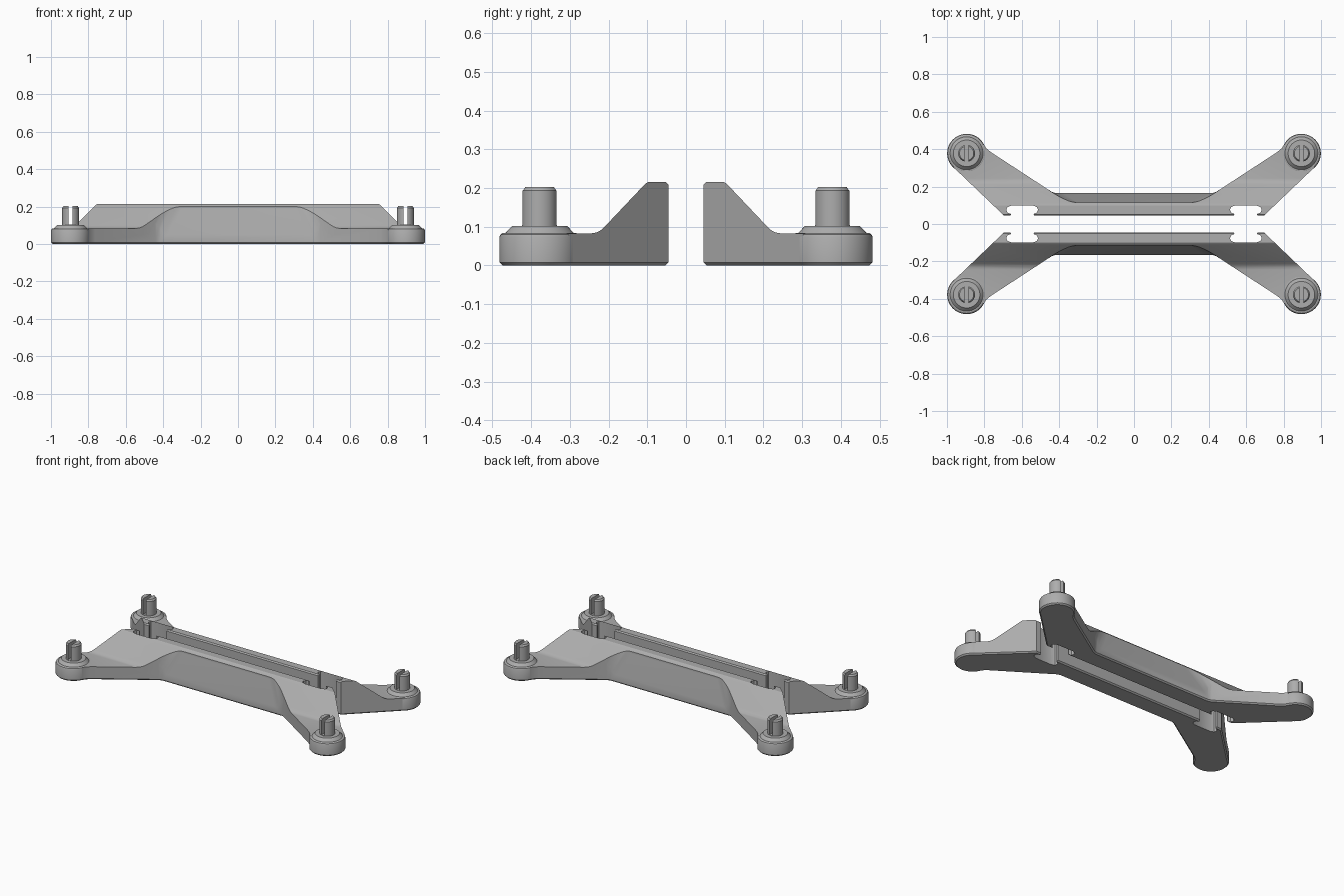
import bpy, bmesh, math
from mathutils import Vector

cube = bpy.data.objects.get("Cube")
if cube:
    bpy.data.objects.remove(cube, do_unlink=True)

grey = bpy.data.materials.new("mid_grey")
grey.use_nodes = True
colour = (0.42, 0.42, 0.42, 1)
grey.diffuse_color = colour
grey.node_tree.nodes["Principled BSDF"].inputs["Base Color"].default_value = colour


def finish(name, bm):
    bmesh.ops.recalc_face_normals(bm, faces=bm.faces[:])
    mesh = bpy.data.meshes.new(name)
    bm.to_mesh(mesh)
    bm.free()
    mesh.materials.append(grey)
    obj = bpy.data.objects.new(name, mesh)
    bpy.context.collection.objects.link(obj)
    return obj


def prism(pts, shift):
    """Extrude a closed outline of 3D points along a vector."""
    bm = bmesh.new()
    face = bm.faces.new([bm.verts.new(p) for p in pts])
    ext = bmesh.ops.extrude_face_region(bm, geom=[face])
    for v in ext["geom"]:
        if isinstance(v, bmesh.types.BMVert):
            v.co += Vector(shift)
    return bm


def boolean(obj, cutter, operation):
    mod = obj.modifiers.new(operation.lower(), "BOOLEAN")
    mod.operation, mod.object, mod.solver = operation, cutter, "EXACT"
    cutter.hide_render = True


def bake(obj, cutters, mirror_x):
    """Mirror, apply all modifiers, drop the cutters and shade."""
    mod = obj.modifiers.new("mirror", "MIRROR")
    mod.use_axis = (mirror_x, True, False)
    mod.use_mirror_merge = False
    bpy.context.view_layer.update()
    deps = bpy.context.evaluated_depsgraph_get()
    mesh = bpy.data.meshes.new_from_object(obj.evaluated_get(deps))
    obj.modifiers.clear()
    obj.data = mesh
    for c in cutters:
        bpy.data.objects.remove(c, do_unlink=True)
    bpy.ops.object.select_all(action="DESELECT")
    obj.select_set(True)
    bpy.context.view_layer.objects.active = obj
    bpy.ops.object.shade_smooth_by_angle(angle=math.radians(28))


# Rail: plan outline with splayed arms, chamfered along the bottom
half = [(0.695, 0.045), (0.965, 0.303), (0.92, 0.38), (0.802, 0.425),
        (0.79, 0.405), (0.765, 0.384), (0.44, 0.172), (0.42, 0.165)]
outline = half + [(-x, y) for x, y in reversed(half)]
bm = prism([(x, y, 0) for x, y in outline], (0, 0, 0.3))
low = [e for e in bm.edges if all(v.co.z < 0.001 for v in e.verts)]
bmesh.ops.bevel(bm, geom=low, offset=0.008, segments=1, affect="EDGES")
rails = finish("rails", bm)

# Side profile: tall inner wall sloping down to the flat arms
profile = [(0.045, -0.1), (0.045, 0.208), (0.052, 0.215), (0.098, 0.215),
           (0.105, 0.211), (0.21, 0.1), (0.22, 0.091), (0.231, 0.085),
           (0.244, 0.083), (0.6, 0.083), (0.6, -0.1)]
side = finish("side_profile", prism([(-1.2, y, z) for y, z in profile], (2.4, 0, 0)))
boolean(rails, side, "INTERSECT")

# Recess in the outer middle, with rounded corners
section = [(0.165, 0.05), (0.114, 0.195), (0.114, 0.3), (0.3, 0.3), (0.3, 0.05)]
bm = prism([(-1, y, z) for y, z in section], (2, 0, 0))
for v in bm.verts:
    v.co.x *= 0.43 + (v.co.y - 0.165) * 1.52
corners = [e for e in bm.edges
           if all(v.co.y < 0.12 for v in e.verts)
           and abs(e.verts[0].co.x - e.verts[1].co.x) < 0.01]
corners += [e for e in bm.edges
            if abs(e.verts[0].co.x - e.verts[1].co.x) < 0.2
            and sorted(round(v.co.y, 2) for v in e.verts) == [0.11, 0.16]]
corners += [e for e in bm.edges
            if e not in corners and abs(e.verts[0].co.x - e.verts[1].co.x) < 0.2
            and min(v.co.y for v in e.verts) < 0.12
            and 0.12 < max(v.co.y for v in e.verts) < 0.2]
bmesh.ops.bevel(bm, geom=list(set(corners)), offset=0.05, segments=6,
                profile=0.5, affect="EDGES")
recess = finish("recess_cutter", bm)
boolean(rails, recess, "DIFFERENCE")

# Clip notches with rounded undercuts in the inner wall
notch = [(0.53, 0.03), (0.537, 0.054), (0.521, 0.06), (0.513, 0.075),
         (0.519, 0.09), (0.54, 0.099), (0.655, 0.099), (0.677, 0.09),
         (0.683, 0.075), (0.675, 0.06), (0.657, 0.054), (0.664, 0.03)]
notches = []
for s in (1, -1):
    cutter = finish("notch_cutter", prism([(s * x, y, -0.1) for x, y in notch], (0, 0, 0.5)))
    boolean(rails, cutter, "DIFFERENCE")
    notches.append(cutter)
bake(rails, [side, recess] + notches, False)

# Corner feet: turned foot, collar and pin
turned = [(0, 0), (0.096, 0), (0.104, 0.008), (0.104, 0.073), (0.101, 0.08),
          (0.094, 0.084), (0.088, 0.084), (0.071, 0.102), (0.045, 0.102),
          (0.045, 0.193), (0.038, 0.203), (0, 0.203)]
centre = Vector((0.895, 0.378, 0))
bm = bmesh.new()
verts = [bm.verts.new(centre + Vector((r, 0, z))) for r, z in turned]
edges = [bm.edges.new(pair) for pair in zip(verts, verts[1:])]
bmesh.ops.spin(bm, geom=verts + edges, cent=centre, axis=(0, 0, 1),
               angle=math.tau, steps=48, use_merge=True)
bmesh.ops.remove_doubles(bm, verts=bm.verts[:], dist=0.0001)
feet = finish("corner_feet", bm)

# Slot that splits each pin
x0, x1 = centre.x - 0.011, centre.x + 0.011
slot = finish("pin_slot", prism([(x0, 0.3, 0.104), (x1, 0.3, 0.104),
                                 (x1, 0.3, 0.3), (x0, 0.3, 0.3)], (0, 0.2, 0)))
boolean(feet, slot, "DIFFERENCE")
bake(feet, [slot], True)
